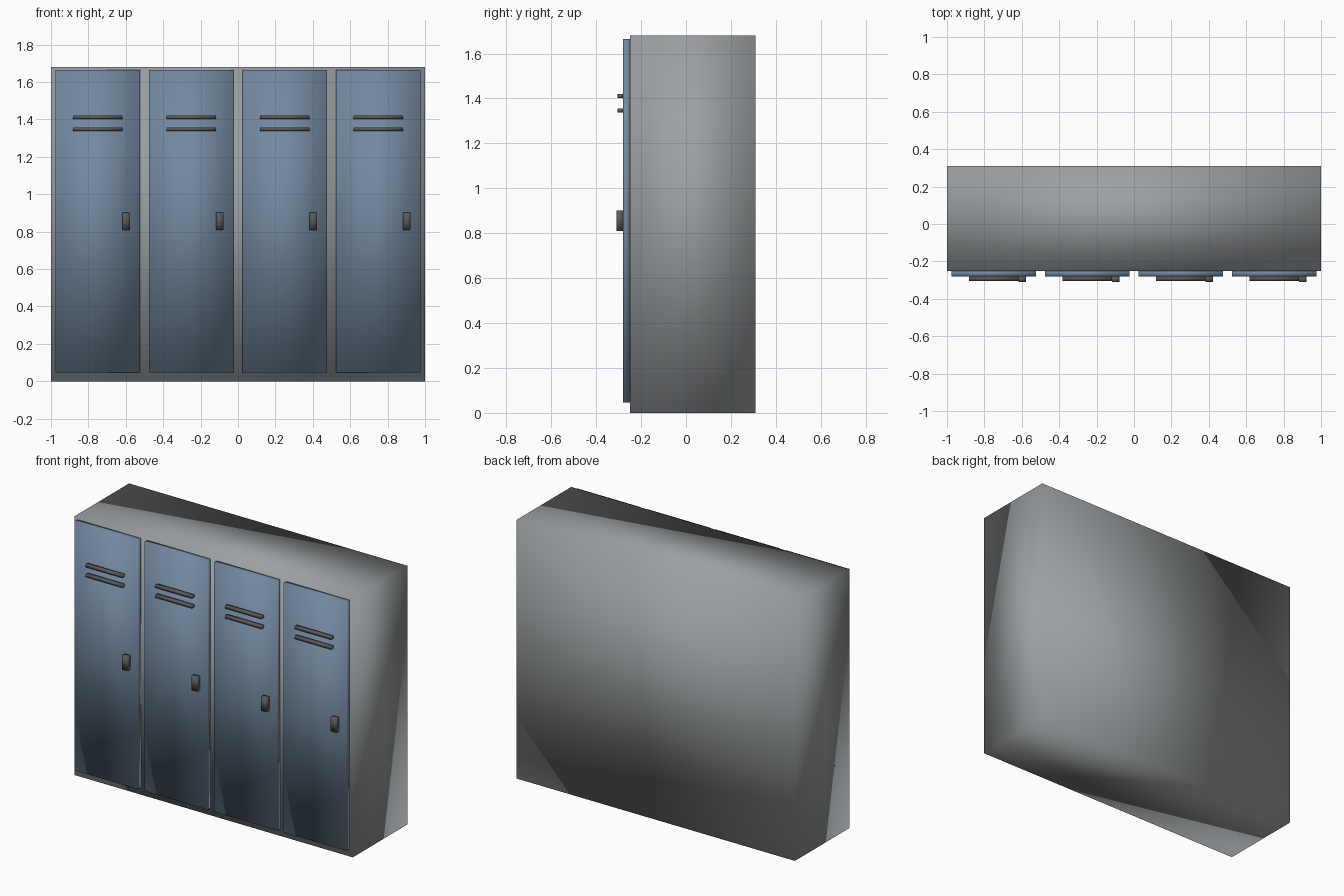
import bpy
from mathutils import Vector

old = bpy.data.objects.get("Cube")
if old:
    bpy.data.objects.remove(old, do_unlink=True)


def material(name, rgb):
    mat = bpy.data.materials.new(name)
    mat.use_nodes = True
    mat.diffuse_color = (*rgb, 1)
    mat.node_tree.nodes["Principled BSDF"].inputs["Base Color"].default_value = (*rgb, 1)
    return mat


def box(name, low, high, mat):
    """Softly shaded box between two opposite corners."""
    low, high = Vector(low), Vector(high)
    bpy.ops.mesh.primitive_cube_add(size=1, location=(low + high) / 2)
    obj = bpy.context.object
    obj.name = name
    obj.scale = high - low
    bpy.ops.object.transform_apply(location=False, rotation=False, scale=True)
    bpy.ops.object.shade_smooth()
    obj.data.materials.append(mat)
    return obj


grey = material("cabinet grey", (0.33, 0.35, 0.36))
blue = material("door blue", (0.17, 0.25, 0.35))
dark = material("dark metal", (0.1, 0.1, 0.1))

# Cabinet body
FRONT, DOOR_FRONT = -0.25, -0.28
box("cabinet_body", (-1, FRONT, 0), (1, 0.31, 1.68), grey)

# Four doors, each with two vent bars and a handle
for i in range(4):
    n = i + 1
    x = -0.75 + 0.5 * i
    box(f"door_{n}", (x - 0.227, DOOR_FRONT, 0.047), (x + 0.227, FRONT, 1.665), blue)
    for label, z in (("upper", 1.411), ("lower", 1.347)):
        box(f"{label}_vent_{n}", (x - 0.132, -0.304, z - 0.009),
            (x + 0.132, DOOR_FRONT, z + 0.009), dark)
    box(f"handle_{n}", (x + 0.132, -0.31, 0.81), (x + 0.172, DOOR_FRONT, 0.902), dark)
